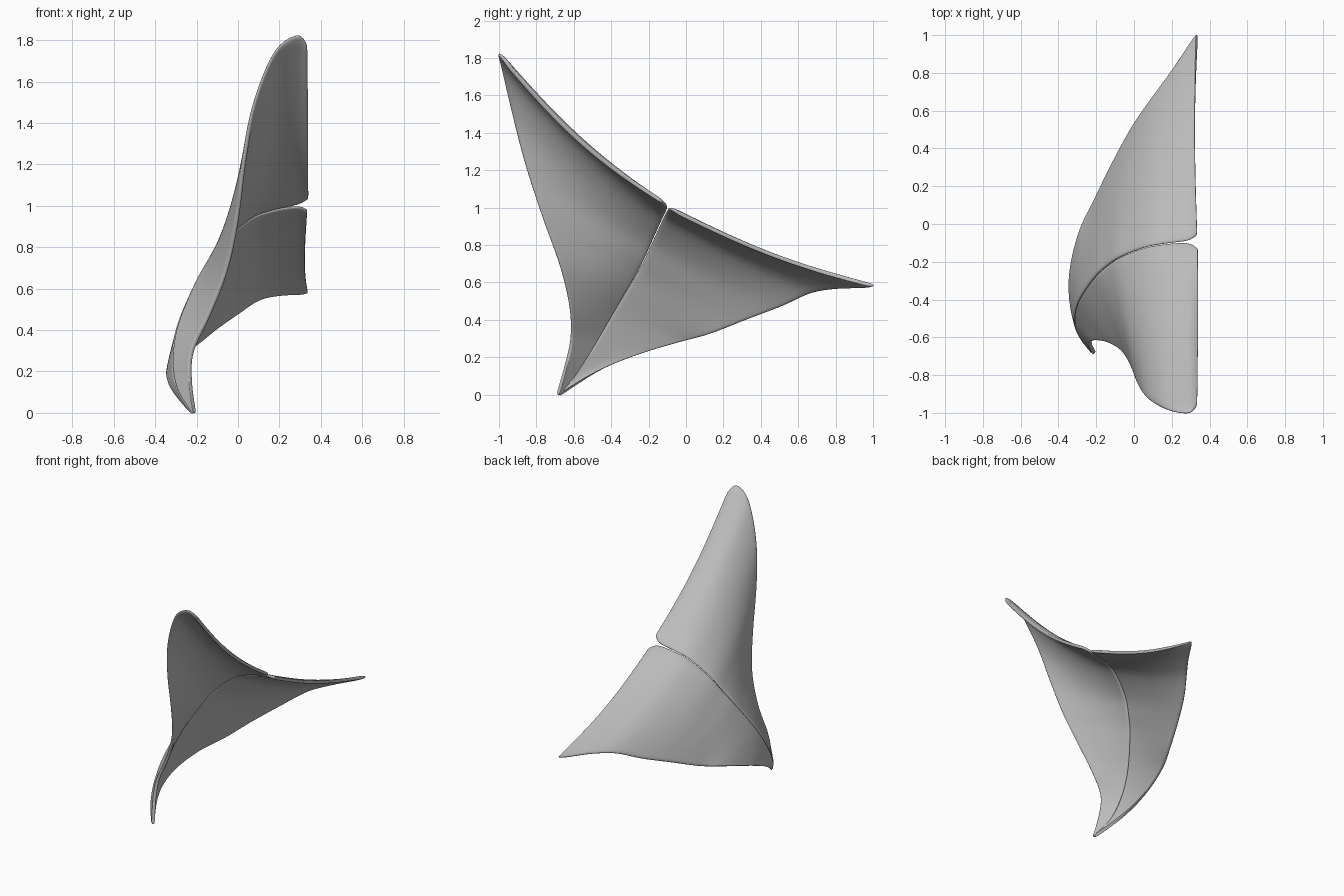
import bpy, bmesh, math
from mathutils import Vector

cube = bpy.data.objects.get("Cube")
if cube:
    bpy.data.objects.remove(cube)

# One pale grey material for both leaflets
grey = bpy.data.materials.new("pale_grey")
grey.use_nodes = True
colour = (0.5, 0.5, 0.5, 1)
grey.diffuse_color = colour
grey.node_tree.nodes["Principled BSDF"].inputs["Base Color"].default_value = colour

# Guide curves, each running from the free rim down to the shared lower tip
TIP = (-.208, -.688, -.01)
SEAM = [(.17, -.105, .98), (.06, -.125, .94), (-.07, -.175, .83), (-.145, -.225, .72),
        (-.203, -.28, .62), (-.285, -.4, .42), (-.308, -.5, .25), (-.285, -.59, .11), TIP]
UPPER_SEAM = [(.34, -.13, 1.035), (.285, -.1, 1.005)] + SEAM
LOWER_SEAM = [(.335, -.06, .98), (.285, -.09, .997)] + SEAM
FRONT_EDGE = [(.333, -.965, 1.775), (.29, -1.003, 1.826), (.18, -.987, 1.75),
              (.08, -.93, 1.5), (.032, -.86, 1.23), (-.003, -.765, .94), (-.055, -.675, .69),
              (-.14, -.622, .47), (-.22, -.615, .3), (-.228, -.645, .15), TIP]
BACK_EDGE = [(.335, 1.01, .582), (.3, .965, .573), (.205, .82, .568), (.1, .675, .545),
             (-.005, .52, .475), (-.108, .33, .403), (-.205, .13, .325), (-.285, -.04, .28),
             (-.335, -.27, .21), (-.315, -.48, .12), TIP]


def along(points, t):
    """Smooth curve through the points, t from 0 to 1."""
    p = [Vector(c) for c in points]
    s = t * (len(p) - 1)
    i = min(int(s), len(p) - 2)
    f = s - i
    a, b, c, d = p[max(i - 1, 0)], p[i], p[i + 1], p[min(i + 2, len(p) - 1)]
    return b + (c - a) * f / 2 + (a * 2 - b * 5 + c * 4 - d) * f**2 / 2 \
        + (b * 3 - a - c * 3 + d) * f**3 / 2


def leaflet(name, seam, edge, bulge, rim_sag, rows=40, columns=16):
    """Thin curved sheet stretched between the seam and the outer edge."""
    bm = bmesh.new()
    grid = []
    for r in range(rows + 1):
        t = r / rows * .99
        start, end = along(seam, t), along(edge, t)
        row = []
        for c in range(columns + 1):
            v = c / columns
            offset = Vector(bulge) * math.sin(math.pi * t) + Vector(rim_sag) * (1 - t) ** 1.5
            row.append(bm.verts.new(start.lerp(end, v) + offset * math.sin(math.pi * v)))
        grid.append(row)
    for r in range(rows):
        for c in range(columns):
            bm.faces.new((grid[r][c], grid[r][c + 1], grid[r + 1][c + 1], grid[r + 1][c]))
    bmesh.ops.recalc_face_normals(bm, faces=bm.faces)
    mesh = bpy.data.meshes.new(name)
    bm.to_mesh(mesh)
    bm.free()
    mesh.materials.append(grey)
    mesh.shade_smooth()
    ob = bpy.data.objects.new(name, mesh)
    bpy.context.collection.objects.link(ob)
    # Thickness with a softly rounded rim
    solid = ob.modifiers.new("thickness", "SOLIDIFY")
    solid.thickness, solid.offset = .022, 0
    soft = ob.modifiers.new("rounded_rim", "SUBSURF")
    soft.levels = soft.render_levels = 2


leaflet("upper_leaflet", UPPER_SEAM, FRONT_EDGE, (-.005, .005, 0), (0, -.015, -.06))
leaflet("lower_leaflet", LOWER_SEAM, BACK_EDGE, (-.01, .005, 0), (-.012, 0, -.04))
